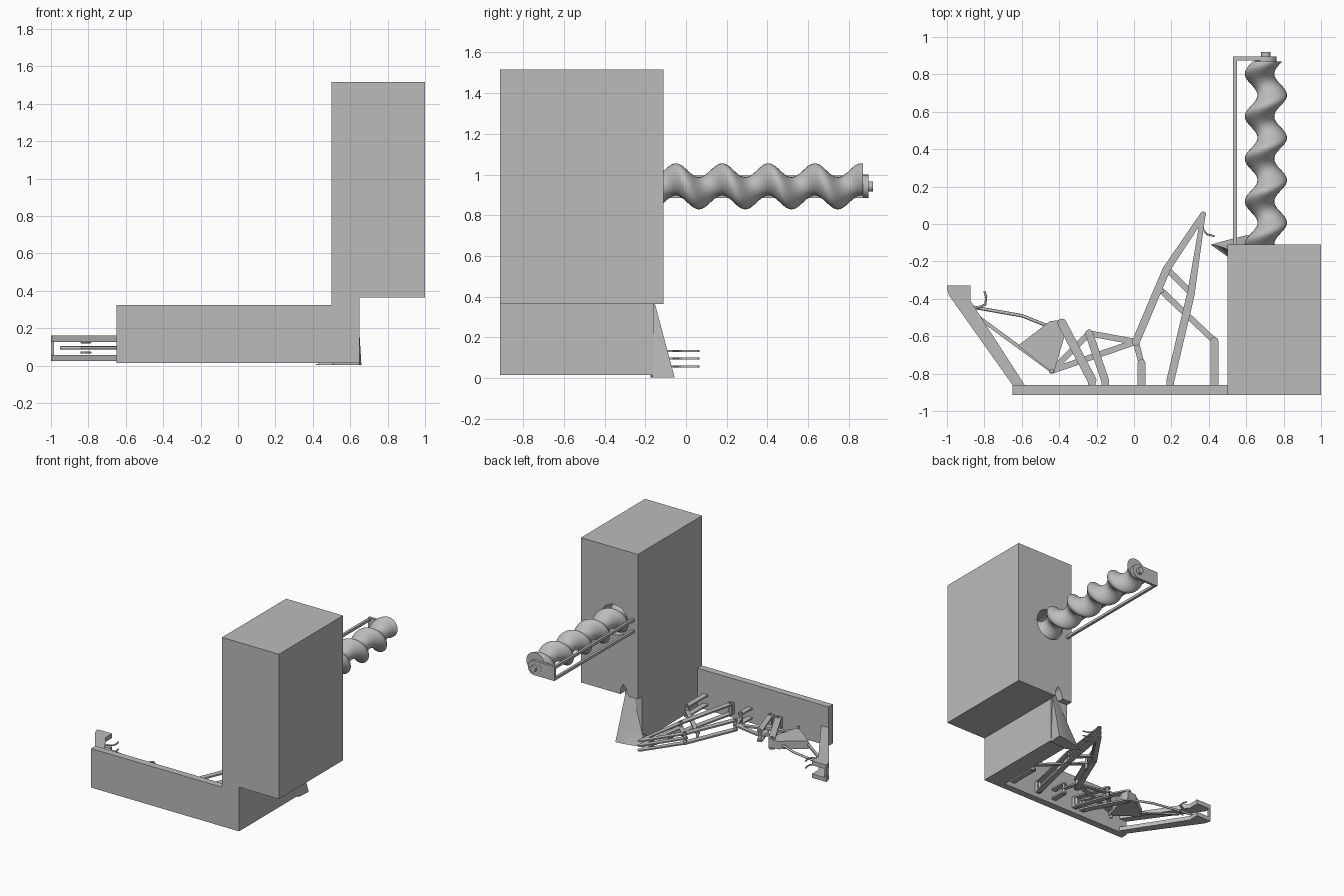
import bpy, bmesh, math
from mathutils import Vector

if "Cube" in bpy.data.objects:
    bpy.data.objects.remove(bpy.data.objects["Cube"], do_unlink=True)

grey = bpy.data.materials.new("plain_grey")
grey.use_nodes = True
grey.diffuse_color = (0.5, 0.5, 0.5, 1)
grey.node_tree.nodes["Principled BSDF"].inputs["Base Color"].default_value = (0.5, 0.5, 0.5, 1)


def finish(name, bm, smooth=False):
    bmesh.ops.recalc_face_normals(bm, faces=bm.faces)
    mesh = bpy.data.meshes.new(name)
    bm.to_mesh(mesh)
    bm.free()
    mesh.materials.append(grey)
    ob = bpy.data.objects.new(name, mesh)
    bpy.context.collection.objects.link(ob)
    bpy.context.view_layer.objects.active = ob
    if smooth:
        bpy.ops.object.select_all(action='DESELECT')
        ob.select_set(True)
        bpy.ops.object.shade_smooth_by_angle(angle=math.radians(40))
    return ob


def loft(name, rings, smooth=False):
    """Closed rings of equal length joined into a capped solid."""
    bm = bmesh.new()
    loops = [[bm.verts.new(p) for p in ring] for ring in rings]
    n = len(loops[0])
    for a, b in zip(loops, loops[1:]):
        for i in range(n):
            j = (i + 1) % n
            bm.faces.new((a[i], a[j], b[j], b[i]))
    bm.faces.new(loops[0])
    bm.faces.new(loops[-1])
    return finish(name, bm, smooth)


def slab(name, outline, z0, z1, smooth=False):
    return loft(name, [[(x, y, z) for x, y in outline] for z in (z0, z1)], smooth)


def box(name, x0, x1, y0, y1, z0, z1):
    return slab(name, [(x0, y0), (x1, y0), (x1, y1), (x0, y1)], z0, z1)


def disc_y(name, x, z, r, y0, y1, n=32):
    ring = [(x + r * math.cos(2 * math.pi * i / n), z + r * math.sin(2 * math.pi * i / n)) for i in range(n)]
    return loft(name, [[(u, y, v) for u, v in ring] for y in (y0, y1)], True)


def link(name, a, b, z, ra=0.02, rb=None, t=0.012):
    """Flat bar with round ends."""
    rb = ra if rb is None else rb
    a, b = Vector(a), Vector(b)
    ang = math.atan2(b.y - a.y, b.x - a.x)
    pts = []
    for c, r, start in ((a, ra, ang + math.pi / 2), (b, rb, ang - math.pi / 2)):
        for i in range(9):
            w = start + math.pi * i / 8
            pts.append((c.x + r * math.cos(w), c.y + r * math.sin(w)))
    return slab(name, pts, z - t / 2, z + t / 2, True)


def rod(name, points, r):
    curve = bpy.data.curves.new(name, 'CURVE')
    curve.dimensions = '3D'
    curve.bevel_depth = r
    curve.bevel_resolution = 2
    curve.use_fill_caps = True
    s = curve.splines.new('POLY')
    s.points.add(len(points) - 1)
    for p, q in zip(s.points, points):
        p.co = (*q, 1)
    curve.materials.append(grey)
    bpy.context.collection.objects.link(bpy.data.objects.new(name, curve))


def cut(target, cutter):
    mod = target.modifiers.new("cut", 'BOOLEAN')
    mod.object = cutter
    mod.solver = 'EXACT'
    bpy.context.view_layer.objects.active = target
    bpy.ops.object.modifier_apply(modifier=mod.name)
    bpy.data.objects.remove(cutter, do_unlink=True)


# Body boxes
tower = box("tower", 0.5, 1.0, -0.915, -0.11, 0.365, 1.515)
box("tower_base", 0.5, 0.65, -0.915, -0.16, 0.015, 0.365)
box("front_wall", -0.65, 0.5, -0.915, -0.86, 0.015, 0.325)

# Openings in the tower for the screw and the spout tip
AX, AZ = 0.705, 0.942
cut(tower, disc_y("screw_hole", AX, AZ, 0.12, -0.3, 0.0))
arch = [(0.56, 0.3), (0.66, 0.3), (0.65, 0.41), (0.63, 0.45), (0.605, 0.43)]
cut(tower, loft("spout_hole", [[(x, y, z) for x, z in arch] for y in (-0.22, 0.0)]))

# Eccentric screw
rings = []
for k in range(141):
    y = -0.29 + 1.16 * k / 140
    th = 2 * math.pi * (y + 0.05) / 0.2275
    cx, cz = AX + 0.034 * math.sin(th), AZ + 0.034 * math.cos(th)
    rings.append([(cx + 0.079 * math.cos(2 * math.pi * i / 28), y,
                   cz + 0.079 * math.sin(2 * math.pi * i / 28)) for i in range(28)])
loft("screw", rings, True)

# Screw bearing bracket
box("bracket_plate", 0.53, AX, 0.875, 0.895, 0.885, 0.999)
disc_y("bracket_end", AX, AZ, 0.057, 0.87, 0.896)
disc_y("screw_shaft", AX, AZ, 0.025, 0.86, 0.92)
for label, z in (("lower", 0.895), ("upper", 0.985)):
    box(label + "_bracket_bar", 0.53, 0.55, -0.12, 0.89, z - 0.01, z + 0.01)

# Spout: wide foot narrowing to a rounded tip
foot = [(0.41, -0.11), (0.5, -0.085), (0.6, -0.06), (0.66, -0.055), (0.65, -0.165), (0.5, -0.175)]
tip = Vector((0.632, -0.178))
rings = []
for z, s in ((0.003, 1), (0.012, 0.9), (0.1, 0.72), (0.22, 0.5), (0.34, 0.3), (0.41, 0.16), (0.435, 0.04)):
    lean = 1 - z / 0.46
    ring = []
    for x, y in foot:
        ring.append((tip.x + (x - tip.x) * (s if x < tip.x else lean),
                     tip.y + (y - tip.y) * lean, z))
    rings.append(ring)
loft("spout", rings, True)

# Corner arm: two slabs with an end block
arm = [(-0.65, -0.86), (-0.585, -0.86), (-0.875, -0.41), (-0.875, -0.33), (-1.0, -0.33),
       (-1.0, -0.345), (-0.99, -0.38)]
for label, z0, z1 in (("lower", 0.025, 0.057), ("upper", 0.125, 0.16)):
    slab(label + "_corner_arm", arm, z0, z1)
box("corner_end_plate", -1.0, -0.985, -0.345, -0.33, 0.025, 0.16)

# Linkage
LOW, MID, HIGH = 0.057, 0.095, 0.132
J = dict(a=(-0.225, -0.835), b=(-0.385, -0.53), c=(-0.155, -0.835), d=(-0.24, -0.585),
         e=(0.01, -0.63), f=(0.04, -0.745), g=(-0.44, -0.785), h=(0.175, -0.24),
         i=(0.305, -0.37), j=(0.195, -0.835), k=(0.15, -0.36), l=(0.43, -0.625),
         tip=(0.37, 0.05), n=(0.04, -0.87), o=(0.43, -0.87))
pairs = "a-b c-d e-h i-j f-n l-o".split()
singles = "d-e e-f d-g g-e h-i k-l".split()
for p in pairs:
    s, t = p.split("-")
    for label, z in (("lower", LOW), ("upper", HIGH)):
        link(f"{label}_rocker", J[s], J[t], z, 0.021 if p != "a-b" else 0.024)
for p in singles:
    s, t = p.split("-")
    link("coupler", J[s], J[t], MID, 0.016)
for z in (LOW, MID, HIGH):
    link("finger", J["h"], J["tip"], z, 0.02, 0.016, 0.01)
    link("finger_brace", J["i"], J["tip"], z, 0.02, 0.012, 0.01)
    rod("finger_hook", [(0.36, 0.02, z), (0.37, -0.03, z), (0.39, -0.055, z), (0.43, -0.065, z)], 0.005)
for key, (x, y) in J.items():
    if key not in ("tip", "n", "o"):
        link("pivot_pin", (x - 0.001, y), (x + 0.001, y), MID, 0.01, t=0.1)

# Feet joining the linkage to the wall
for key in "acj":
    x, y = J[key]
    box("pivot_foot", x - 0.02, x + 0.02, -0.865, y, LOW - 0.006, HIGH + 0.006)

# Swinging blade, push rods and hook
slab("blade", [(-0.62, -0.65), (-0.45, -0.52), (-0.37, -0.51), (-0.36, -0.56), (-0.43, -0.8)], 0.065, 0.128)
rod("push_rod", [(-0.95, -0.43, MID), (-0.83, -0.45, MID), (-0.6, -0.49, MID), (-0.45, -0.55, MID)], 0.009)
link("drag_rod", (-0.83, -0.5), J["g"], MID, 0.01)
for z in (0.07, 0.125):
    rod("catch_hook", [(-0.8, -0.36, z), (-0.79, -0.39, z), (-0.795, -0.43, z), (-0.84, -0.45, z)], 0.006)
